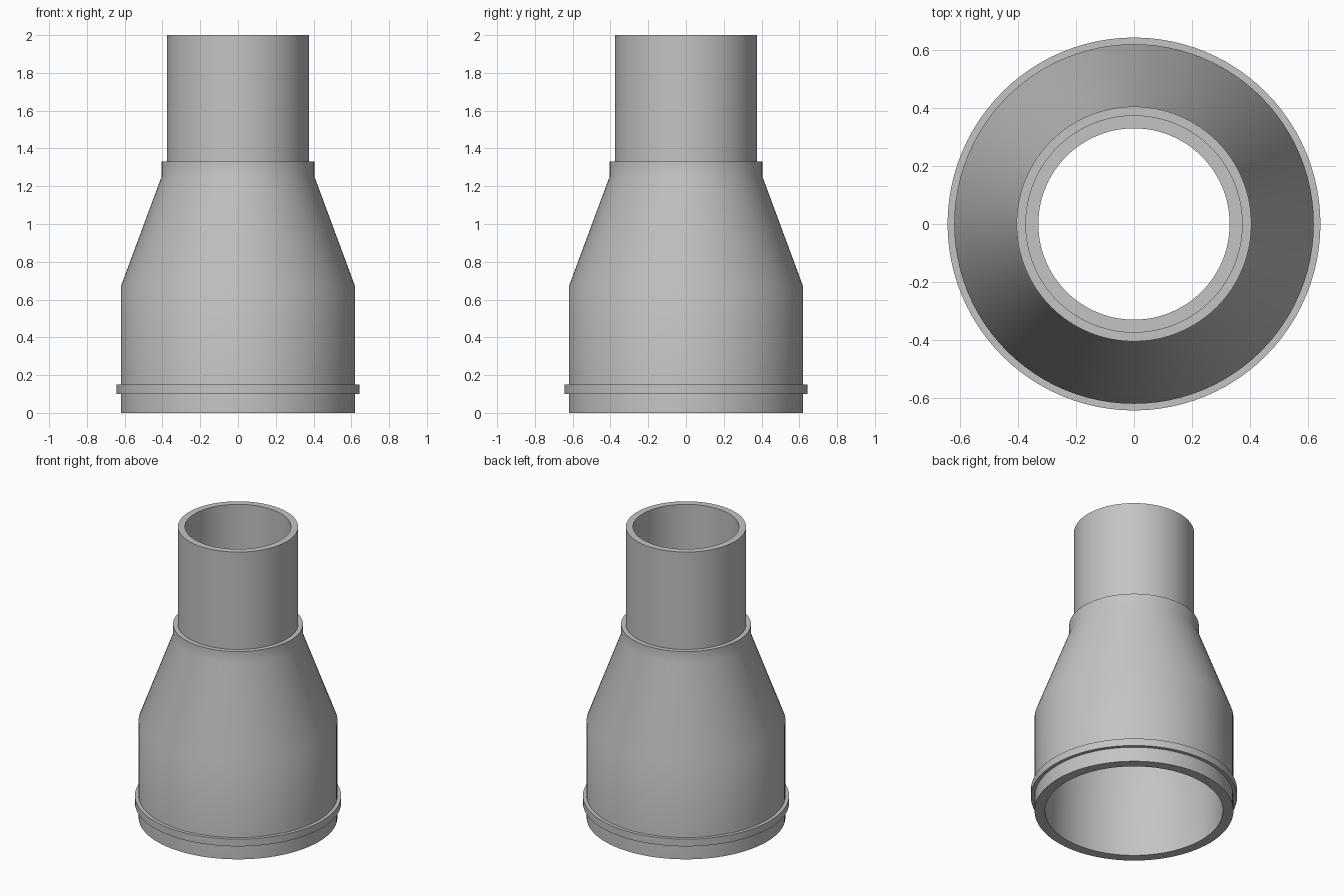
import bpy
import math

cube = bpy.data.objects.get("Cube")
if cube:
    bpy.data.objects.remove(cube, do_unlink=True)

SEGMENTS = 96

grey = bpy.data.materials.new("light_grey")
grey.use_nodes = True
colour = (0.55, 0.55, 0.55, 1)
grey.diffuse_color = colour
grey.node_tree.nodes["Principled BSDF"].inputs["Base Color"].default_value = colour


def lathe(name, profile):
    """Revolve a closed (radius, height) outline, listed anticlockwise, about z."""
    n = len(profile)
    verts, faces = [], []
    for s in range(SEGMENTS):
        a = math.tau * s / SEGMENTS
        verts += [(r * math.cos(a), r * math.sin(a), z) for r, z in profile]
        t = (s + 1) % SEGMENTS
        for i in range(n):
            j = (i + 1) % n
            faces.append((s * n + i, t * n + i, t * n + j, s * n + j))
    mesh = bpy.data.meshes.new(name)
    mesh.from_pydata(verts, [], faces)
    mesh.materials.append(grey)
    obj = bpy.data.objects.new(name, mesh)
    bpy.context.collection.objects.link(obj)
    bpy.ops.object.select_all(action='DESELECT')
    obj.select_set(True)
    bpy.context.view_layer.objects.active = obj
    bpy.ops.object.shade_smooth_by_angle(angle=math.radians(30))
    return obj


# Hollow reducer: wide socket, tapered shoulder and narrow neck collar
lathe("reducer_body", [
    (0.555, 0), (0.62, 0), (0.62, 0.67), (0.405, 1.25), (0.405, 1.33),
    (0.375, 1.33), (0.33, 1.33), (0.33, 1.25), (0.555, 0.67)])

# Narrow pipe standing in the collar
lathe("upper_pipe", [(0.33, 1.33), (0.375, 1.33), (0.375, 2), (0.33, 2)])

# Raised band around the wide socket
lathe("lower_band", [(0.61, 0.1), (0.643, 0.1), (0.643, 0.15), (0.61, 0.15)])
